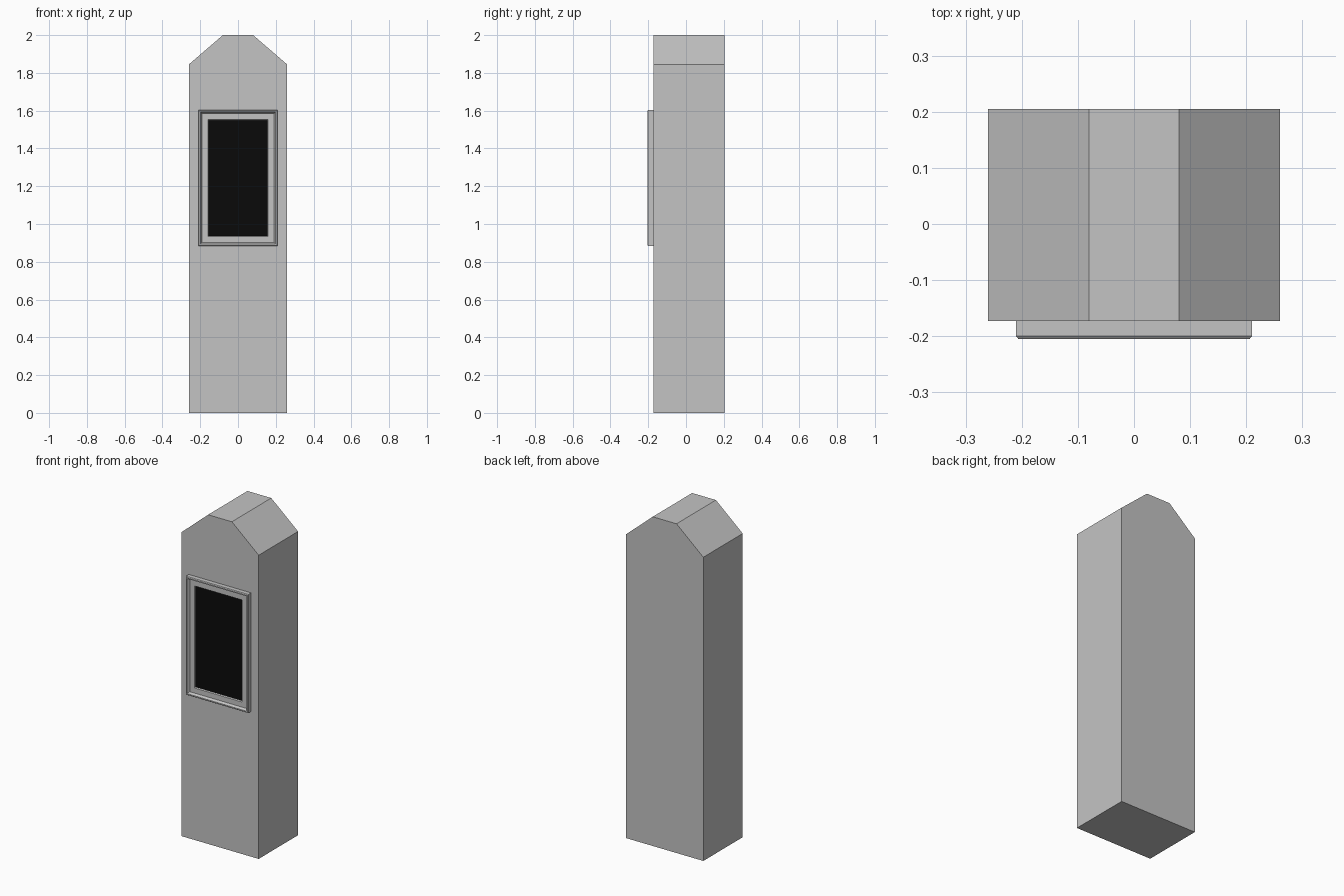
import bpy, bmesh

cube = bpy.data.objects.get("Cube")
if cube:
    bpy.data.objects.remove(cube)


def material(name, value):
    mat = bpy.data.materials.new(name)
    mat.use_nodes = True
    color = (value, value, value, 1)
    mat.diffuse_color = color
    mat.node_tree.nodes["Principled BSDF"].inputs["Base Color"].default_value = color
    return mat


grey = material("light grey", 0.55)
black = material("screen black", 0.003)


def finish(name, bm, mat):
    bmesh.ops.recalc_face_normals(bm, faces=bm.faces)
    mesh = bpy.data.meshes.new(name)
    bm.to_mesh(mesh)
    bm.free()
    mesh.materials.append(mat)
    obj = bpy.data.objects.new(name, mesh)
    bpy.context.collection.objects.link(obj)
    return obj


# Pillar with a chamfered top, extruded front to back
FRONT, BACK = -0.173, 0.205
half = [(0.26, 0), (0.26, 1.845), (0.08, 2)]
outline = half + [(-x, z) for x, z in reversed(half)]
bm = bmesh.new()
face = bm.faces.new([bm.verts.new((x, FRONT, z)) for x, z in outline])
out = bmesh.ops.extrude_face_region(bm, geom=[face])
moved = [v for v in out["geom"] if isinstance(v, bmesh.types.BMVert)]
bmesh.ops.translate(bm, verts=moved, vec=(0, BACK - FRONT, 0))
finish("pillar", bm, grey)


# Rectangle on the front, shrunk evenly by an inset
def rectangle(bm, inset, y):
    w, low, high = 0.21 - inset, 0.883 + inset, 1.603 - inset
    return [bm.verts.new((x, y, z))
            for x, z in ((-w, low), (w, low), (w, high), (-w, high))]


# Display frame: raised rim, sloped inner lip, flat border, step to the screen
profile = [(0, FRONT), (0, -0.2), (0.004, -0.205), (0.011, -0.205),
           (0.019, -0.19), (0.05, -0.19), (0.054, -0.183)]
bm = bmesh.new()
rings = [rectangle(bm, inset, y) for inset, y in profile]
for a, b in zip(rings, rings[1:]):
    for i in range(4):
        j = (i + 1) % 4
        bm.faces.new((a[i], a[j], b[j], b[i]))
finish("display_frame", bm, grey)

# Dark screen
bm = bmesh.new()
bm.faces.new(rectangle(bm, *profile[-1]))
finish("screen", bm, black)
